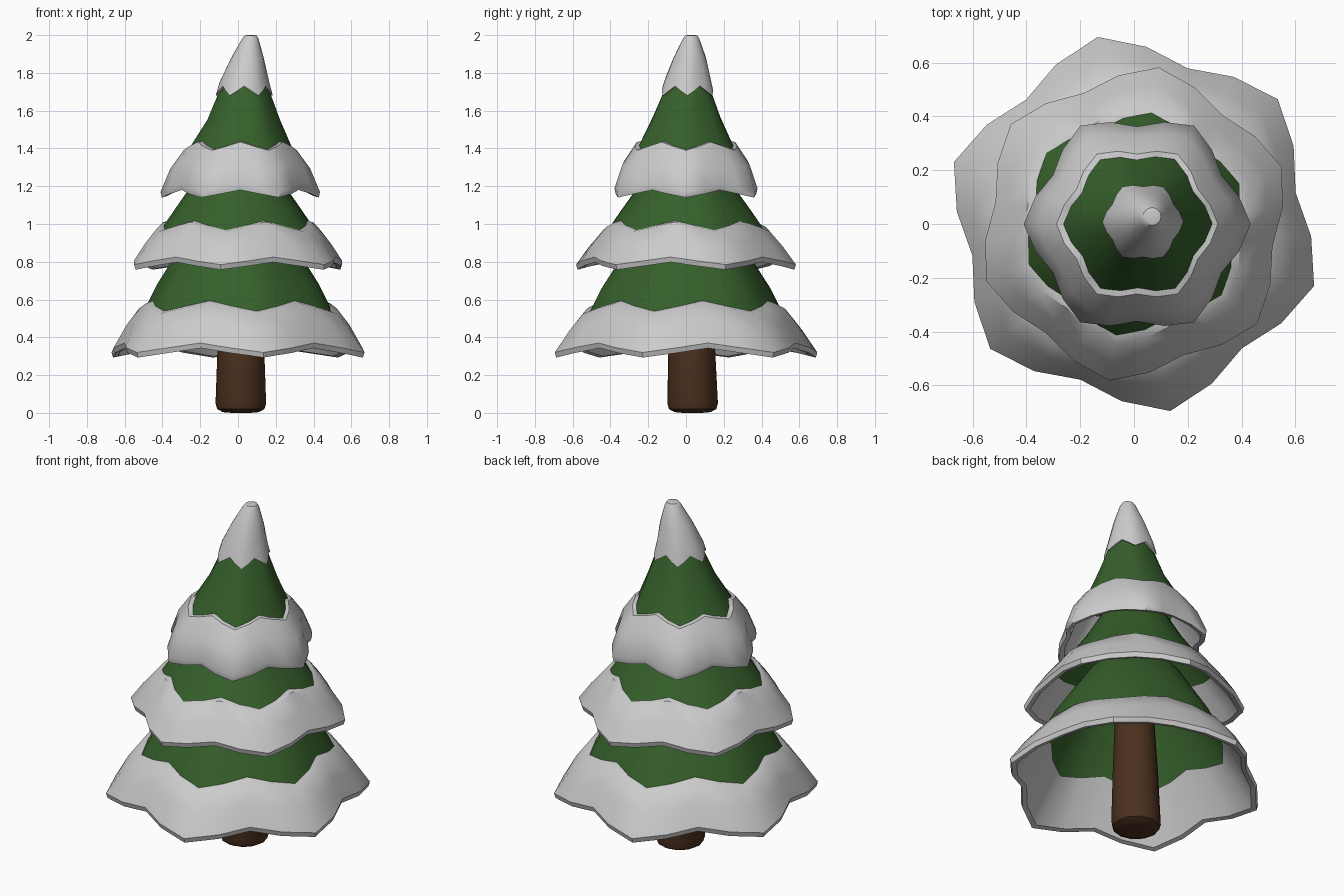
import bpy, bmesh
from math import cos, sin, pi, radians


def material(name, rgb):
    m = bpy.data.materials.new(name)
    m.diffuse_color = (*rgb, 1)
    return m


GREEN = material("needles", (0.036, 0.116, 0.024))
BROWN = material("bark", (0.07, 0.03, 0.013))


def lathe(name, rows, phase=0, mat=None, loop=False, seg=24):
    """Six-pointed lathe. Row: radius, point depth, z, point drop, centre x, centre y."""
    bm = bmesh.new()
    rings = []
    for row in rows:
        r, a, z, b, cx, cy = (tuple(row) + (0,) * 6)[:6]
        ring = []
        for i in range(seg):
            t = radians(phase) + 2 * pi * i / seg
            w = cos(6 * 2 * pi * i / seg)
            ring.append(bm.verts.new((cx + (r + a * w) * cos(t),
                                      cy + (r + a * w) * sin(t), z - b * w)))
        rings.append(ring)
    pairs = list(zip(rings, rings[1:]))
    if loop:
        pairs.append((rings[-1], rings[0]))
    else:
        bm.faces.new(rings[-1])
    for p, q in pairs:
        for i in range(seg):
            j = (i + 1) % seg
            bm.faces.new((p[i], p[j], q[j], q[i]))
    bmesh.ops.recalc_face_normals(bm, faces=bm.faces)
    me = bpy.data.meshes.new(name)
    bm.to_mesh(me)
    bm.free()
    ob = bpy.data.objects.new(name, me)
    bpy.context.collection.objects.link(ob)
    if mat:
        me.materials.append(mat)
    bpy.ops.object.select_all(action='DESELECT')
    ob.select_set(True)
    bpy.context.view_layer.objects.active = ob
    bpy.ops.object.shade_smooth_by_angle(angle=radians(40))
    return ob


# Trunk
trunk = lathe("trunk", [(0.85 * 0.12, 0, 0.8, 0, 0.015, 0.02), (0.123, 0, 0.36, 0, 0.015, 0.03),
                        (0.134, 0, 0.05, 0, 0.015, 0.035), (0.125, 0, 0.02, 0, 0.015, 0.035),
                        (0.095, 0, 0.004, 0, 0.015, 0.035), (0.05, 0, 0, 0, 0.015, 0.035)],
              mat=BROWN, seg=12)

# Lower tier
lathe("lower_branches", [(0.505, 0.03, 0.53, 0.028), (0.43, 0.025, 0.68, 0.02),
                         (0.355, 0.015, 0.80, 0.01), (0.25, 0, 0.97), (0.1, 0, 1.12)], 41, GREEN)
lathe("lower_snow", [(0.525, 0.03, 0.553, 0.028), (0.592, 0.035, 0.465, 0.027),
                     (0.66, 0.048, 0.345, 0.025), (0.652, 0.048, 0.318, 0.025),
                     (0.625, 0.045, 0.325, 0.025), (0.55, 0.035, 0.45, 0.025),
                     (0.475, 0.03, 0.57, 0.028)], 41, loop=True)

# Middle tier
lathe("middle_branches", [(0.41, 0.025, 0.97, 0.025), (0.335, 0.018, 1.08, 0.015),
                          (0.265, 0.01, 1.18, 0.008), (0.16, 0, 1.36), (0.05, 0, 1.5)], 21, GREEN)
lathe("middle_snow", [(0.425, 0.025, 0.985, 0.025), (0.492, 0.03, 0.9, 0.023),
                      (0.555, 0.034, 0.805, 0.02), (0.547, 0.034, 0.778, 0.02),
                      (0.522, 0.033, 0.785, 0.02), (0.45, 0.028, 0.895, 0.022),
                      (0.385, 0.024, 0.995, 0.025)], 21, loop=True)

# Upper tier, leaning slightly towards the tip
lathe("upper_branches", [(0.268, 0.02, 1.395, 0.022, 0.012), (0.185, 0.008, 1.56, 0.01, 0.03, 0.003),
                         (0.13, 0.004, 1.70, 0, 0.034, 0.008), (0.06, 0, 1.86, 0, 0.05, 0.018)], 0, GREEN)
lathe("upper_snow", [(0.28, 0.02, 1.412, 0.022, 0.012), (0.348, 0.022, 1.315, 0.021, 0.012),
                     (0.392, 0.03, 1.19, 0.02, 0.012), (0.386, 0.03, 1.16, 0.02, 0.012),
                     (0.36, 0.028, 1.168, 0.02, 0.012), (0.31, 0.022, 1.3, 0.02, 0.012),
                     (0.24, 0.018, 1.42, 0.022, 0.012)], 0, loop=True)

# Snow cap on the tip
lathe("tip_snow", [(0.115, 0.005, 1.71, 0.025, 0.034, 0.008), (0.141, 0.01, 1.705, 0.025, 0.033, 0.008),
                   (0.126, 0.006, 1.76, 0.01, 0.034, 0.01), (0.086, 0, 1.88, 0, 0.05, 0.02),
                   (0.044, 0, 1.98, 0, 0.065, 0.027), (0.033, 0, 1.997, 0, 0.067, 0.028),
                   (0.02, 0, 2.0, 0, 0.067, 0.028)])
